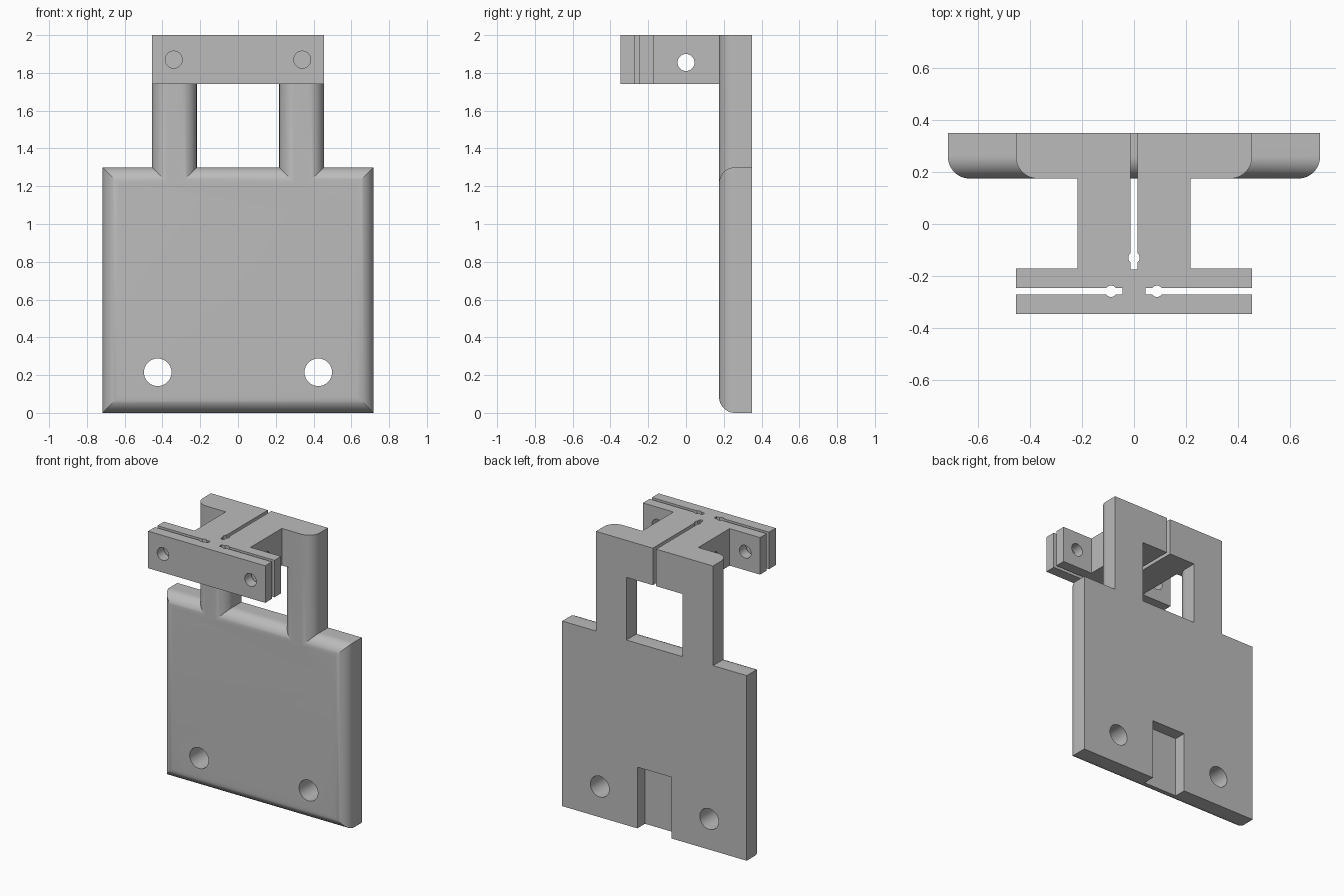
import bpy
import bmesh
import math

if "Cube" in bpy.data.objects:
    bpy.data.objects.remove(bpy.data.objects["Cube"], do_unlink=True)

grey = bpy.data.materials.new("light_grey")
grey.use_nodes = True
colour = (0.5, 0.5, 0.5, 1)
grey.diffuse_color = colour
grey.node_tree.nodes["Principled BSDF"].inputs["Base Color"].default_value = colour

FRONT, BACK = 0.175, 0.35      # depth of the plate
WIDE, MID, NARROW = 0.717, 0.455, 0.218
SHOULDER, NECK, TOP = 1.3, 1.74, 2.0
ROUND = 0.085


def prism(name, outline, axis, lo, hi):
    """Extrude a 2D outline along an axis."""
    place = {"x": lambda u, v, w: (w, u, v),
             "y": lambda u, v, w: (u, w, v),
             "z": lambda u, v, w: (u, v, w)}[axis]
    bm = bmesh.new()
    rings = [[bm.verts.new(place(u, v, w)) for u, v in outline] for w in (lo, hi)]
    n = len(outline)
    for ring in rings:
        bm.faces.new(ring)
    for i in range(n):
        j = (i + 1) % n
        bm.faces.new((rings[0][i], rings[0][j], rings[1][j], rings[1][i]))
    bmesh.ops.recalc_face_normals(bm, faces=bm.faces)
    mesh = bpy.data.meshes.new(name)
    bm.to_mesh(mesh)
    bm.free()
    mesh.materials.append(grey)
    obj = bpy.data.objects.new(name, mesh)
    bpy.context.collection.objects.link(obj)
    return obj


def rect(u0, u1, v0, v1):
    return [(u0, v0), (u1, v0), (u1, v1), (u0, v1)]


def circle(u, v, r, n=40):
    return [(u + r * math.cos(math.tau * i / n), v + r * math.sin(math.tau * i / n))
            for i in range(n)]


def arc(u, v, start, steps=12):
    """Quarter turn around a corner centre, from the start angle in degrees."""
    return [(u + ROUND * math.cos(a), v + ROUND * math.sin(a))
            for a in (math.radians(start + 90 * i / steps) for i in range(steps + 1))]


def front_rounded(x0, x1):
    """Outline whose two front corners are rounded."""
    return ([(x1, BACK), (x0, BACK)] + arc(x0 + ROUND, FRONT + ROUND, 180)
            + arc(x1 - ROUND, FRONT + ROUND, 270))


def combine(target, other, operation):
    mod = target.modifiers.new(operation.lower(), "BOOLEAN")
    mod.operation, mod.solver, mod.object = operation, "EXACT", other
    bpy.context.view_layer.objects.active = target
    bpy.ops.object.modifier_apply(modifier=mod.name)
    bpy.data.objects.remove(other, do_unlink=True)


# Plate: two rounded profiles crossed, giving mitred front corners
bracket = prism("clamp_bracket", front_rounded(-WIDE, WIDE), "z", 0, SHOULDER)
side = [(v, u) for u, v in front_rounded(0, SHOULDER)]
combine(bracket, prism("side_profile", side, "x", -1, 1), "INTERSECT")

# Posts rising out of the plate
for x0, x1 in ((-MID, -NARROW), (NARROW, MID)):
    combine(bracket, prism("post", front_rounded(x0, x1), "z", SHOULDER - 0.1, NECK), "UNION")

# Head: back bar, web and clamp bar in one outline
web_end, clamp_front = -0.172, -0.347
half = [(NARROW, FRONT), (NARROW, web_end), (MID, web_end), (MID, clamp_front)]
bar_side = [(MID, BACK)] + arc(MID - ROUND, FRONT + ROUND, 270)[::-1]
right_half = bar_side + half
head_outline = right_half + [(-x, y) for x, y in reversed(right_half)]
combine(bracket, prism("head", head_outline, "z", NECK, TOP), "UNION")


def cut(outline, axis, lo, hi):
    combine(bracket, prism("cutter", outline, axis, lo, hi), "DIFFERENCE")


# Centre slit with its relief hole
low, high = NECK - 0.1, TOP + 0.1
cut(rect(-0.013, 0.013, -0.175, BACK + 0.1), "z", low, high)
cut(circle(0, -0.13, 0.022, 24), "z", low, high)

# Mirrored clamp slits, relief holes, screw holes and plate holes
for s in (-1, 1):
    x0, x1 = sorted((s * 0.045, s * 0.6))
    cut(rect(x0, x1, -0.272, -0.246), "z", low, high)
    cut(circle(s * 0.088, -0.259, 0.022, 24), "z", low, high)
    cut(circle(s * 0.34, 1.87, 0.045), "y", -0.5, 0)
    cut(circle(s * 0.425, 0.215, 0.073), "y", 0, 0.5)

# Cross hole through the web and notch in the back of the plate
cut(circle(0, 1.855, 0.045), "x", -0.4, 0.4)
cut(rect(-0.133, 0.133, -0.1, 0.43), "y", BACK - 0.085, BACK + 0.1)

# Smooth rounds, crisp edges
bpy.ops.object.select_all(action="DESELECT")
bracket.select_set(True)
bpy.context.view_layer.objects.active = bracket
bpy.ops.object.shade_smooth_by_angle(angle=math.radians(25))
